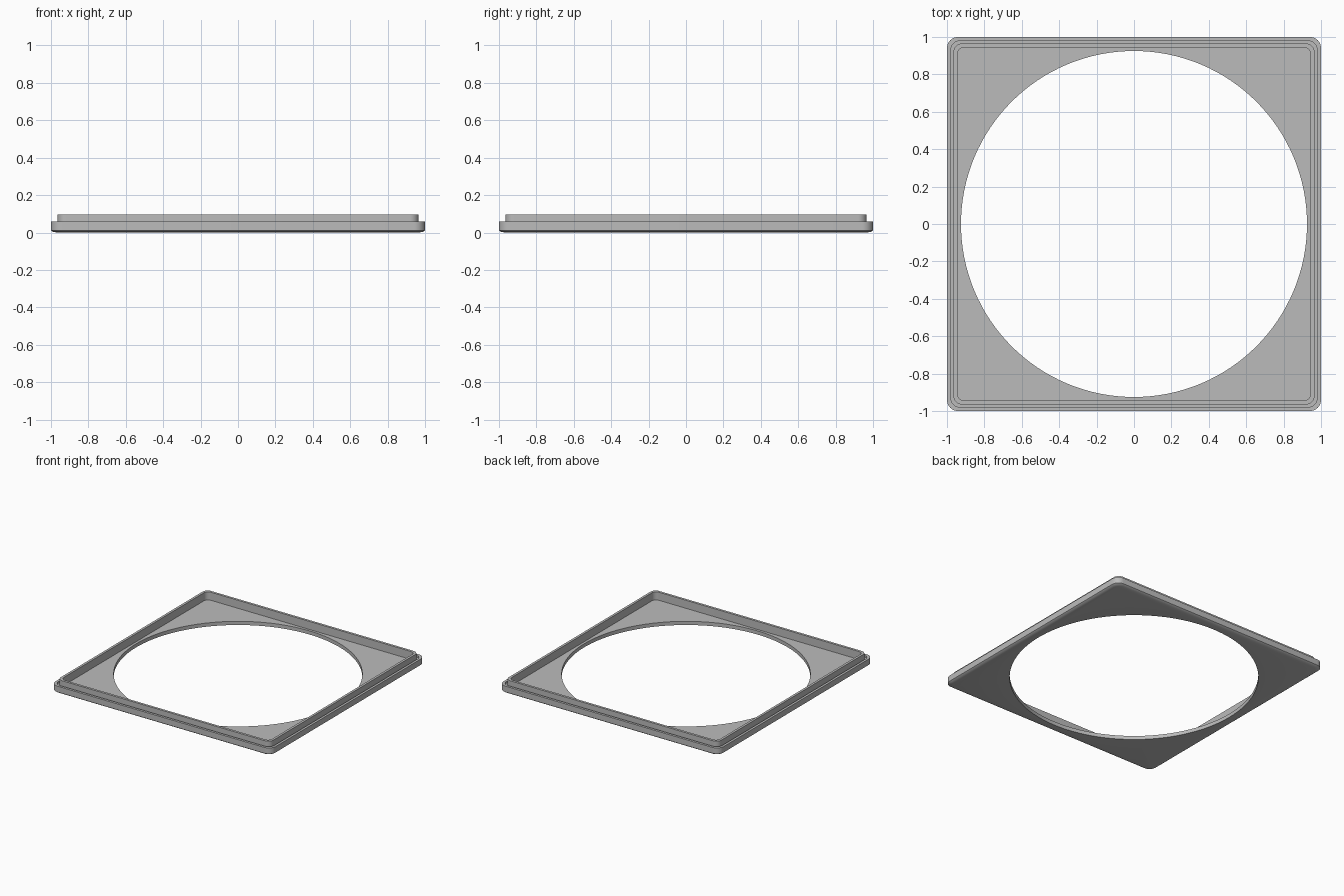
import bpy
import bmesh
from math import cos, sin, pi, radians

cube = bpy.data.objects.get("Cube")
if cube:
    bpy.data.objects.remove(cube)

# Single plain grey plastic
grey = bpy.data.materials.new("plain grey")
grey.use_nodes = True
grey.diffuse_color = (0.5, 0.5, 0.5, 1)
bsdf = next(n for n in grey.node_tree.nodes if n.type == 'BSDF_PRINCIPLED')
bsdf.inputs["Base Color"].default_value = grey.diffuse_color

ARC_STEPS = 8


def rounded_square(bm, half, z):
    """Ring of vertices round a square whose corners tighten as it shrinks."""
    radius = 0.06 - (1 - half) * 0.4
    ring = []
    for corner in range(4):
        mid = (corner + 0.5) * pi / 2
        cx = (half - radius) * (1 if cos(mid) > 0 else -1)
        cy = (half - radius) * (1 if sin(mid) > 0 else -1)
        for i in range(ARC_STEPS + 1):
            a = (corner + i / ARC_STEPS) * pi / 2
            ring.append(bm.verts.new((cx + radius * cos(a), cy + radius * sin(a), z)))
    return ring


def loft(name, profile):
    """Solid through rounded squares given as (half width, height)."""
    bm = bmesh.new()
    rings = [rounded_square(bm, h, z) for h, z in profile]
    for low, high in zip(rings, rings[1:]):
        for i in range(len(low)):
            j = (i + 1) % len(low)
            bm.faces.new((low[i], low[j], high[j], high[i]))
    bm.faces.new(rings[0][::-1])
    bm.faces.new(rings[-1])
    bmesh.ops.recalc_face_normals(bm, faces=bm.faces)
    mesh = bpy.data.meshes.new(name)
    bm.to_mesh(mesh)
    bm.free()
    mesh.materials.append(grey)
    obj = bpy.data.objects.new(name, mesh)
    bpy.context.collection.objects.link(obj)
    return obj


# Tray section: eased base, outer side, ledge, groove, raised lip, floor
frame = loft("square_frame", [
    (0.97, 0), (0.99, 0.004), (1, 0.012),
    (1, 0.06), (0.98, 0.06), (0.98, 0.045), (0.965, 0.045),
    (0.965, 0.096), (0.945, 0.096), (0.945, 0.03),
])

# Large round opening through the floor
bpy.ops.mesh.primitive_cylinder_add(vertices=128, radius=0.925, depth=0.5)
cutter = bpy.context.object
cutter.name = "opening_cutter"
cutter.hide_render = True
cutter.data.materials.append(grey)

cut = frame.modifiers.new("round_opening", 'BOOLEAN')
cut.operation = 'DIFFERENCE'
cut.solver = 'EXACT'
cut.object = cutter

bpy.ops.object.select_all(action='DESELECT')
frame.select_set(True)
bpy.context.view_layer.objects.active = frame
bpy.ops.object.modifier_apply(modifier=cut.name)
bpy.data.objects.remove(cutter)
bpy.ops.object.shade_smooth_by_angle(angle=radians(30))
